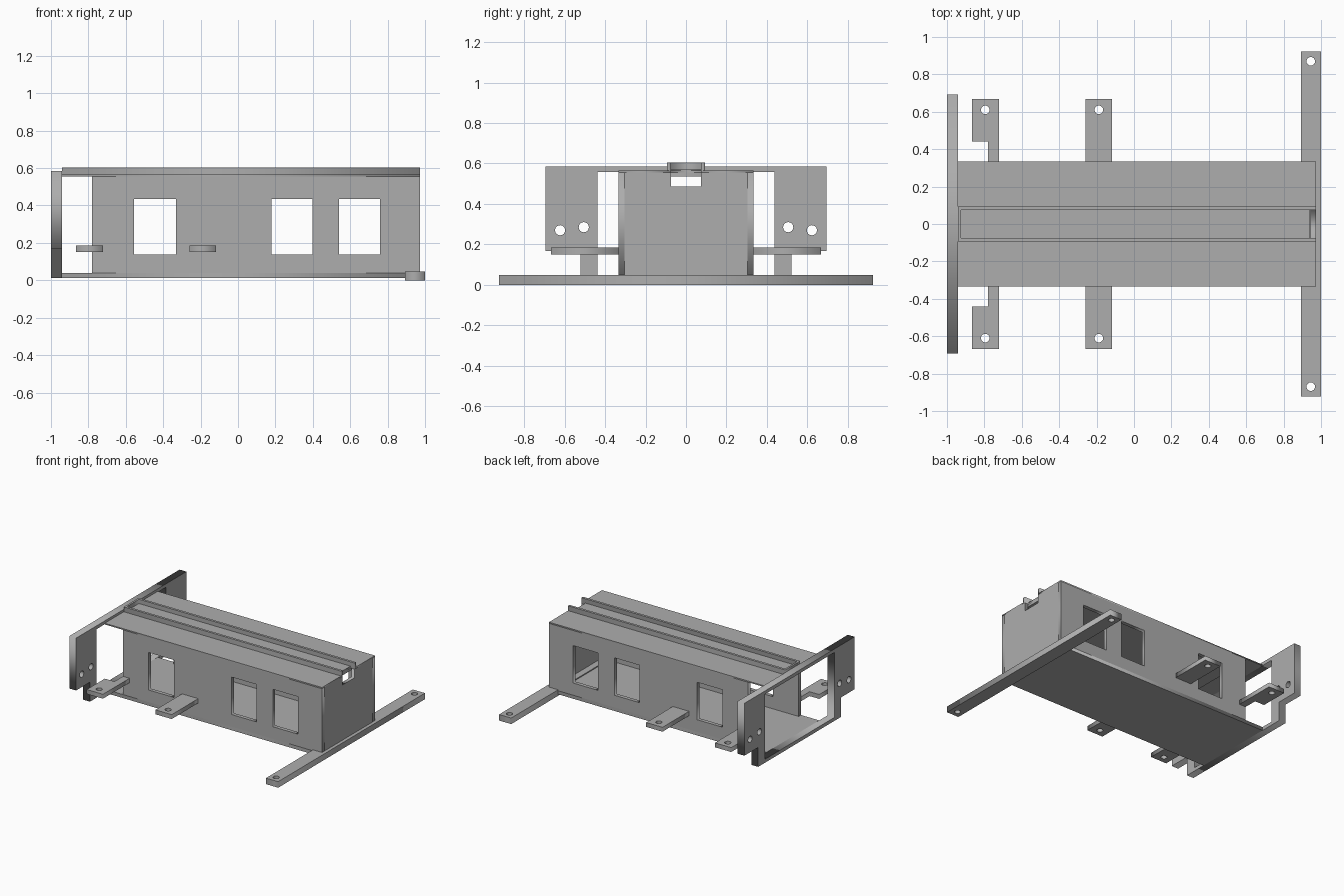
import bpy, bmesh, math

if "Cube" in bpy.data.objects:
    bpy.data.objects.remove(bpy.data.objects["Cube"])

grey = bpy.data.materials.new("plain grey")
grey.diffuse_color = (0.42, 0.42, 0.42, 1)
grey.use_nodes = True
grey.node_tree.nodes["Principled BSDF"].inputs["Base Color"].default_value = grey.diffuse_color


def rect(u0, u1, v0, v1):
    return [(u0, v0), (u1, v0), (u1, v1), (u0, v1)]


def circle(u, v, r, n=24):
    return [(u + r * math.cos(2 * math.pi * i / n), v + r * math.sin(2 * math.pi * i / n))
            for i in range(n)]


def plate(name, axis, lo, hi, outline, holes=()):
    """Flat plate: outline with holes, extruded from lo to hi along an axis."""
    cu = bpy.data.curves.new(name + "_profile", 'CURVE')
    cu.dimensions = '2D'
    cu.fill_mode = 'BOTH'
    cu.extrude = (hi - lo) / 2
    for loop in [outline, *holes]:
        sp = cu.splines.new('POLY')
        sp.points.add(len(loop) - 1)
        for p, (u, v) in zip(sp.points, loop):
            p.co = (u, v, 0, 1)
        sp.use_cyclic_u = True
    tmp = bpy.data.objects.new(name + "_profile", cu)
    bpy.context.collection.objects.link(tmp)
    dg = bpy.context.evaluated_depsgraph_get()
    me = bpy.data.meshes.new_from_object(tmp.evaluated_get(dg))
    bpy.data.objects.remove(tmp)
    bpy.data.curves.remove(cu)
    me.name = name
    mid = (lo + hi) / 2
    bm = bmesh.new()
    bm.from_mesh(me)
    for v in bm.verts:
        a, b, c = v.co.x, v.co.y, v.co.z + mid
        v.co = {'x': (c, a, b), 'y': (a, c, b), 'z': (a, b, c)}[axis]
    bmesh.ops.remove_doubles(bm, verts=bm.verts, dist=1e-5)
    bmesh.ops.recalc_face_normals(bm, faces=bm.faces)
    bm.to_mesh(me)
    bm.free()
    me.materials.clear()
    me.materials.append(grey)
    ob = bpy.data.objects.new(name, me)
    bpy.context.collection.objects.link(ob)
    return ob


# Floor of the long housing
plate("floor", 'z', 0.012, 0.04, rect(-0.94, 0.973, -0.333, 0.333))

# Side walls with three windows each
windows = [rect(a, b, 0.137, 0.435) for a, b in
           ((-0.555, -0.332), (0.178, 0.397), (0.54, 0.76))]
for side, lo, hi in (("front", -0.333, -0.303), ("back", 0.303, 0.333)):
    plate(side + "_wall", 'y', lo, hi, rect(-0.78, 0.973, 0.04, 0.555), windows)

# End wall with a notch between the rails
plate("end_wall", 'x', 0.945, 0.973,
      [(-0.303, 0.04), (0.303, 0.04), (0.303, 0.555), (0.075, 0.555), (0.075, 0.487),
       (-0.075, 0.487), (-0.075, 0.555), (-0.303, 0.555)])

# Roof, notched at the end, with a thicker layer over the walled part
plate("roof", 'z', 0.555, 0.565,
      [(-0.94, -0.333), (0.973, -0.333), (0.973, -0.075), (0.938, -0.075), (0.938, 0.075),
       (0.973, 0.075), (0.973, 0.333), (-0.94, 0.333)])
plate("roof_lining", 'z', 0.535, 0.555, rect(-0.78, 0.938, -0.303, 0.303))
plate("channel_floor", 'z', 0.565, 0.57, rect(-0.925, 0.938, -0.075, 0.075))

# Raised guide rails joined at the left end
plate("guide_rails", 'z', 0.565, 0.604,
      [(-0.94, -0.094), (0.973, -0.094), (0.973, -0.075), (-0.925, -0.075),
       (-0.925, 0.075), (0.973, 0.075), (0.973, 0.094), (-0.94, 0.094)])

# Upright end frame: wide ears, narrower legs, central opening, screw holes
half = [(0.52, 0.012), (0.52, 0.167), (0.693, 0.167), (0.693, 0.584)]
outline = half + [(-y, z) for y, z in reversed(half)]
holes = [rect(-0.437, 0.437, 0.04, 0.557)]
for s in (-1, 1):
    holes += [circle(s * 0.505, 0.285, 0.025), circle(s * 0.622, 0.27, 0.025)]
plate("end_frame", 'x', -1.0, -0.94, outline, holes)

# Mounting tabs on both sides
for side, s in (("front", -1), ("back", 1)):
    notched = [(-0.78, 0.333), (-0.722, 0.333), (-0.722, 0.667),
               (-0.865, 0.667), (-0.865, 0.44), (-0.78, 0.44)]
    plate(side + "_notched_tab", 'z', 0.15, 0.185,
          [(x, s * y) for x, y in notched], [circle(-0.795, s * 0.61, 0.023)])
    plate(side + "_tab", 'z', 0.15, 0.185,
          [(x, s * y) for x, y in rect(-0.26, -0.117, 0.333, 0.667)],
          [circle(-0.188, s * 0.61, 0.023)])

# Long mounting bar under the right end
plate("mounting_bar", 'z', 0.0, 0.048, rect(0.893, 1.0, -0.923, 0.923),
      [circle(0.945, s * 0.87, 0.023) for s in (-1, 1)])
